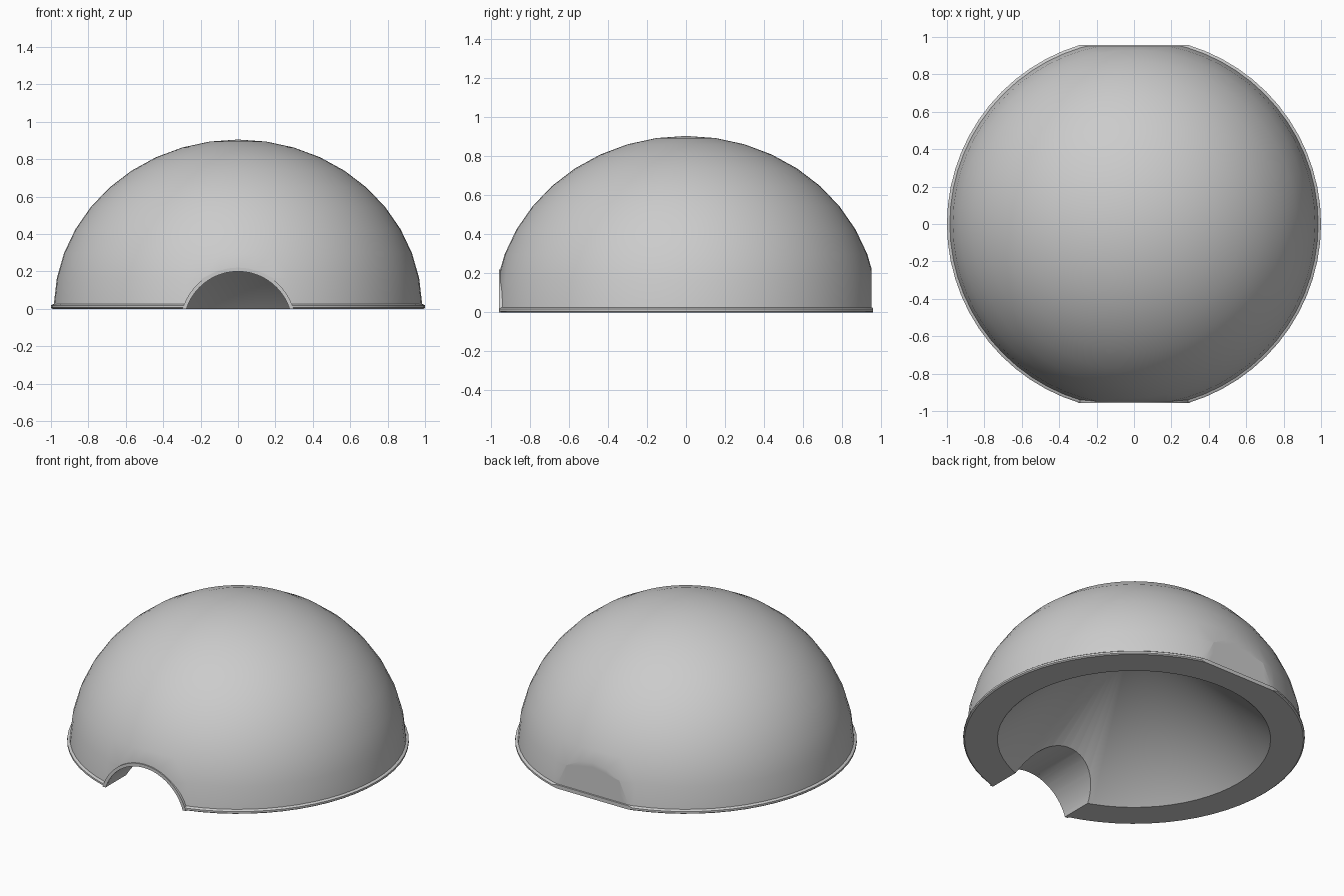
import bpy, bmesh, math
from mathutils import Matrix, Vector

cube = bpy.data.objects.get("Cube")
if cube:
    bpy.data.objects.remove(cube, do_unlink=True)

grey = bpy.data.materials.new("plain_grey")
grey.use_nodes = True
grey.diffuse_color = (0.6, 0.6, 0.6, 1)
grey.node_tree.nodes["Principled BSDF"].inputs["Base Color"].default_value = (0.6, 0.6, 0.6, 1)

SEGMENTS, RINGS = 64, 10
RADIUS, HEIGHT = 0.985, 0.905
WALL_Y, RIM_Y, RIM_TOP = 0.95, 0.958, 0.025
ARCH_R, ARCH_Z = 0.29, -0.09


def add_object(name, bm):
    bmesh.ops.recalc_face_normals(bm, faces=bm.faces)
    mesh = bpy.data.meshes.new(name)
    bm.to_mesh(mesh)
    bm.free()
    mesh.materials.append(grey)
    obj = bpy.data.objects.new(name, mesh)
    bpy.context.collection.objects.link(obj)
    return obj


def activate(obj):
    bpy.ops.object.select_all(action='DESELECT')
    obj.select_set(True)
    bpy.context.view_layer.objects.active = obj


# Dome shell: conical hollow, flat base, rounded rim and domed top, revolved
profile = [(0, 0.75), (0.8, 0), (0.992, 0), (1, 0.006), (1, 0.018), (0.992, 0.024)]
for i in range(RINGS + 1):
    a = 0.028 + (math.pi / 2 - 0.028) * i / RINGS
    r = RADIUS * math.cos(a) if i < RINGS else 0
    profile.append((r, HEIGHT * math.sin(a)))

bm = bmesh.new()
verts = [bm.verts.new((r, 0, z)) for r, z in profile]
edges = [bm.edges.new(pair) for pair in zip(verts, verts[1:])]
bmesh.ops.spin(bm, geom=verts + edges, cent=(0, 0, 0), axis=(0, 0, 1),
               angle=2 * math.pi, steps=SEGMENTS)
bmesh.ops.remove_doubles(bm, verts=bm.verts, dist=0.0005)

# Flattened front and back
for side in (-1, 1):
    for y in (WALL_Y, RIM_Y):
        bmesh.ops.bisect_plane(bm, geom=bm.verts[:] + bm.edges[:] + bm.faces[:],
                               plane_co=(0, side * y, 0), plane_no=(0, side, 0))
for v in bm.verts:
    limit = RIM_Y if v.co.z < RIM_TOP else WALL_Y
    v.co.y = max(-limit, min(limit, v.co.y))
bmesh.ops.remove_doubles(bm, verts=bm.verts, dist=0.0001)
dome = add_object("dome_shell", bm)

# Arched doorway cut through the front wall
bm = bmesh.new()
bmesh.ops.create_cone(bm, cap_ends=True, segments=64, radius1=ARCH_R, radius2=ARCH_R,
                      depth=0.7,
                      matrix=Matrix.Translation((0, -0.85, ARCH_Z)) @ Matrix.Rotation(math.pi / 2, 4, 'X'))
cutter = add_object("doorway_cutter", bm)
cutter.hide_render = True
mod = dome.modifiers.new("doorway", 'BOOLEAN')
mod.operation = 'DIFFERENCE'
mod.solver = 'EXACT'
mod.object = cutter
activate(dome)
bpy.ops.object.modifier_apply(modifier=mod.name)
bpy.data.objects.remove(cutter, do_unlink=True)
bpy.ops.object.shade_smooth_by_angle(angle=math.radians(30))

# Thin raised trim around the doorway
bm = bmesh.new()
steps = 32
inner, outer = ARCH_R, ARCH_R + 0.02
rows = []
for i in range(steps + 1):
    row = []
    for r, y in ((inner, -RIM_Y), (outer, -RIM_Y), (outer, -0.93), (inner, -0.93)):
        start = math.asin(-ARCH_Z / r)
        a = start + (math.pi - 2 * start) * i / steps
        row.append(bm.verts.new((r * math.cos(a), y, ARCH_Z + r * math.sin(a))))
    rows.append(row)
for a, b in zip(rows, rows[1:]):
    for k in range(4):
        n = (k + 1) % 4
        bm.faces.new((a[k], a[n], b[n], b[k]))
bm.faces.new(rows[0])
bm.faces.new(rows[-1])
trim = add_object("doorway_trim", bm)
activate(trim)
bpy.ops.object.shade_smooth_by_angle(angle=math.radians(30))
